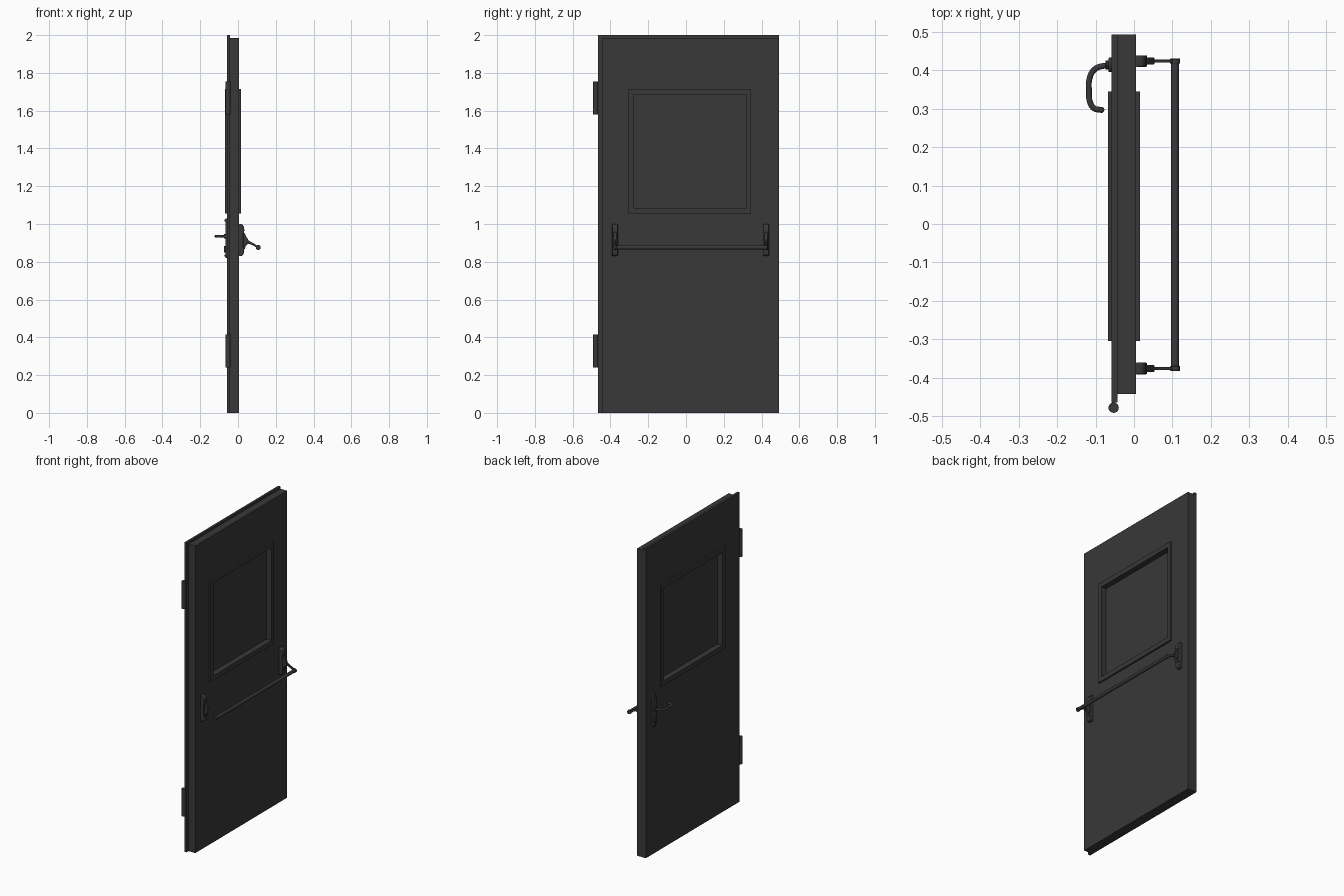
import bpy, bmesh, math
from mathutils import Matrix

if "Cube" in bpy.data.objects:
    bpy.data.objects.remove(bpy.data.objects["Cube"])

dark = bpy.data.materials.new("dark_grey")
dark.diffuse_color = (0.04, 0.04, 0.04, 1)
dark.use_nodes = True
dark.node_tree.nodes["Principled BSDF"].inputs["Base Color"].default_value = dark.diffuse_color


def finish(name, bm, smooth=False, bevel=0):
    bmesh.ops.recalc_face_normals(bm, faces=bm.faces[:])
    me = bpy.data.meshes.new(name)
    bm.to_mesh(me)
    bm.free()
    ob = bpy.data.objects.new(name, me)
    bpy.context.collection.objects.link(ob)
    me.materials.append(dark)
    if bevel:
        mod = ob.modifiers.new("bevel", 'BEVEL')
        mod.width, mod.segments, mod.limit_method = bevel, 2, 'ANGLE'
    if smooth:
        bpy.context.view_layer.objects.active = ob
        ob.select_set(True)
        bpy.ops.object.shade_smooth_by_angle(angle=math.radians(35))
        ob.select_set(False)
    return ob


def ring(name, outer, inner, x0, x1):
    """Rectangular panel with an opening; rects are (y0, y1, z0, z1)."""
    bm = bmesh.new()
    def loop(r, x):
        y0, y1, z0, z1 = r
        return [bm.verts.new((x, y, z)) for y, z in ((y0, z0), (y1, z0), (y1, z1), (y0, z1))]
    loops = [loop(outer, x0), loop(outer, x1), loop(inner, x1), loop(inner, x0)]
    for a, b in zip(loops, loops[1:] + loops[:1]):
        for i in range(4):
            j = (i + 1) % 4
            bm.faces.new((a[i], a[j], b[j], b[i]))
    return finish(name, bm)


def extrude(name, pts, direction, bevel=0):
    """Extrude a closed outline of 3D points along a vector."""
    bm = bmesh.new()
    face = bm.faces.new([bm.verts.new(p) for p in pts])
    geom = bmesh.ops.extrude_face_region(bm, geom=[face])['geom']
    bmesh.ops.translate(bm, vec=direction, verts=[g for g in geom if isinstance(g, bmesh.types.BMVert)])
    return finish(name, bm, True, bevel)


def cylinder(name, centre, radius, length, axis, sides=20, bevel=0):
    bm = bmesh.new()
    rot = {'X': Matrix.Rotation(math.pi / 2, 4, 'Y'),
           'Y': Matrix.Rotation(math.pi / 2, 4, 'X'), 'Z': Matrix()}[axis]
    bmesh.ops.create_cone(bm, cap_ends=True, segments=sides, radius1=radius, radius2=radius,
                          depth=length, matrix=Matrix.Translation(centre) @ rot)
    return finish(name, bm, True, bevel)


def stadium(x, y, z0, z1, r, n=10):
    """Round-ended upright outline in the YZ plane."""
    arc = [math.pi * i / n for i in range(n + 1)]
    return ([(x, y + r * math.cos(a), z1 - r + r * math.sin(a)) for a in arc] +
            [(x, y - r * math.cos(a), z0 + r - r * math.sin(a)) for a in arc])


# Door leaf: slab plus the rebate lip on the back
opening = (-0.275, 0.32, 1.085, 1.685)
trim = (-0.305, 0.345, 1.055, 1.715)
ring("door_slab", (-0.443, 0.493, 0, 1.985), opening, -0.043, 0.005)
ring("door_lip", (-0.465, 0.493, 0, 2.0), opening, -0.058, -0.043)

# Window trim on both faces and pane
ring("window_trim_inside", trim, opening, 0.005, 0.016)
ring("window_trim_outside", trim, opening, -0.068, -0.058)
y0, y1, z0, z1 = opening
extrude("window_pane", [(-0.032, y0, z0), (-0.032, y1, z0), (-0.032, y1, z1), (-0.032, y0, z1)],
        (0.012, 0, 0))

# Hinges
for i, z in enumerate((0.328, 1.668)):
    cylinder(f"hinge_{i}", (-0.053, -0.478, z), 0.0135, 0.175, 'Z')

# Push bar with its two housings and arms
housing = [(0.004, 0.83), (0.018, 0.83), (0.027, 0.836), (0.032, 0.85), (0.029, 0.88), (0.029, 0.95),
           (0.034, 0.965), (0.031, 0.985), (0.024, 0.996), (0.016, 1.0), (0.004, 1.0)]
arm = [(0.025, 0.955), (0.038, 0.94), (0.05, 0.917), (0.068, 0.905), (0.088, 0.895), (0.108, 0.881),
       (0.103, 0.872), (0.084, 0.884), (0.064, 0.893), (0.05, 0.895), (0.036, 0.88), (0.025, 0.87)]
pivot = [(0.025, 0.96), (0.037, 0.948), (0.046, 0.93), (0.053, 0.918), (0.053, 0.895),
         (0.042, 0.885), (0.036, 0.868), (0.025, 0.86)]
for side, y in (("lock", 0.424), ("hinge", -0.376)):
    extrude(f"bar_housing_{side}", [(x, y - 0.015, z) for x, z in housing], (0, 0.03, 0), 0.003)
    extrude(f"bar_pivot_{side}", [(x, y - 0.009, z) for x, z in pivot], (0, 0.018, 0), 0.002)
    extrude(f"bar_arm_{side}", [(x, y - 0.004, z) for x, z in arm], (0, 0.008, 0))
    cylinder(f"bar_end_cap_{side}", (0.107, y, 0.876), 0.013, 0.014, 'Y', bevel=0.002)
cylinder("push_bar", (0.107, 0.024, 0.876), 0.0105, 0.795, 'Y')

# Outside lever: back plate, key cylinder, screws, collar
hy = 0.414
extrude("lever_plate", stadium(-0.056, hy, 0.82, 1.03, 0.019), (-0.011, 0, 0), 0.003)
extrude("key_cylinder", stadium(-0.06, hy, 0.85, 0.883, 0.009), (-0.014, 0, 0), 0.001)
for i, z in enumerate((0.833, 1.018)):
    cylinder(f"plate_screw_{i}", (-0.067, hy, z), 0.006, 0.009, 'X', 12, 0.001)
cylinder("lever_collar", (-0.066, hy, 0.935), 0.012, 0.016, 'X', bevel=0.001)

# Lever handle: flattened curved tube
path = [(-0.06, 0.411), (-0.082, 0.411), (-0.104, 0.401), (-0.116, 0.377), (-0.117, 0.345),
        (-0.115, 0.319), (-0.104, 0.301), (-0.086, 0.297)]
cu = bpy.data.curves.new("lever_path", 'CURVE')
cu.dimensions, cu.bevel_depth, cu.bevel_resolution = '3D', 0.0075, 4
cu.use_fill_caps = True
sp = cu.splines.new('BEZIER')
sp.bezier_points.add(len(path) - 1)
for p, (x, y) in zip(sp.bezier_points, path):
    p.co = (x, y, 0)
    p.handle_left_type = p.handle_right_type = 'AUTO'
sp.resolution_u = 5
tube = bpy.data.objects.new("lever_path", cu)
bm = bmesh.new()
me = bpy.data.meshes.new_from_object(tube)
bm.from_mesh(me)
bmesh.ops.remove_doubles(bm, verts=bm.verts[:], dist=1e-5)
bpy.data.objects.remove(tube)
bmesh.ops.scale(bm, vec=(1, 1, 0.85), verts=bm.verts[:])
bmesh.ops.translate(bm, vec=(0, 0, 0.935), verts=bm.verts[:])
finish("lever_handle", bm, True)
# Rounded lever tip
bm = bmesh.new()
bmesh.ops.create_uvsphere(bm, u_segments=16, v_segments=8, radius=0.008,
                          matrix=Matrix.Translation((-0.085, 0.297, 0.935)))
finish("lever_tip", bm, True)
